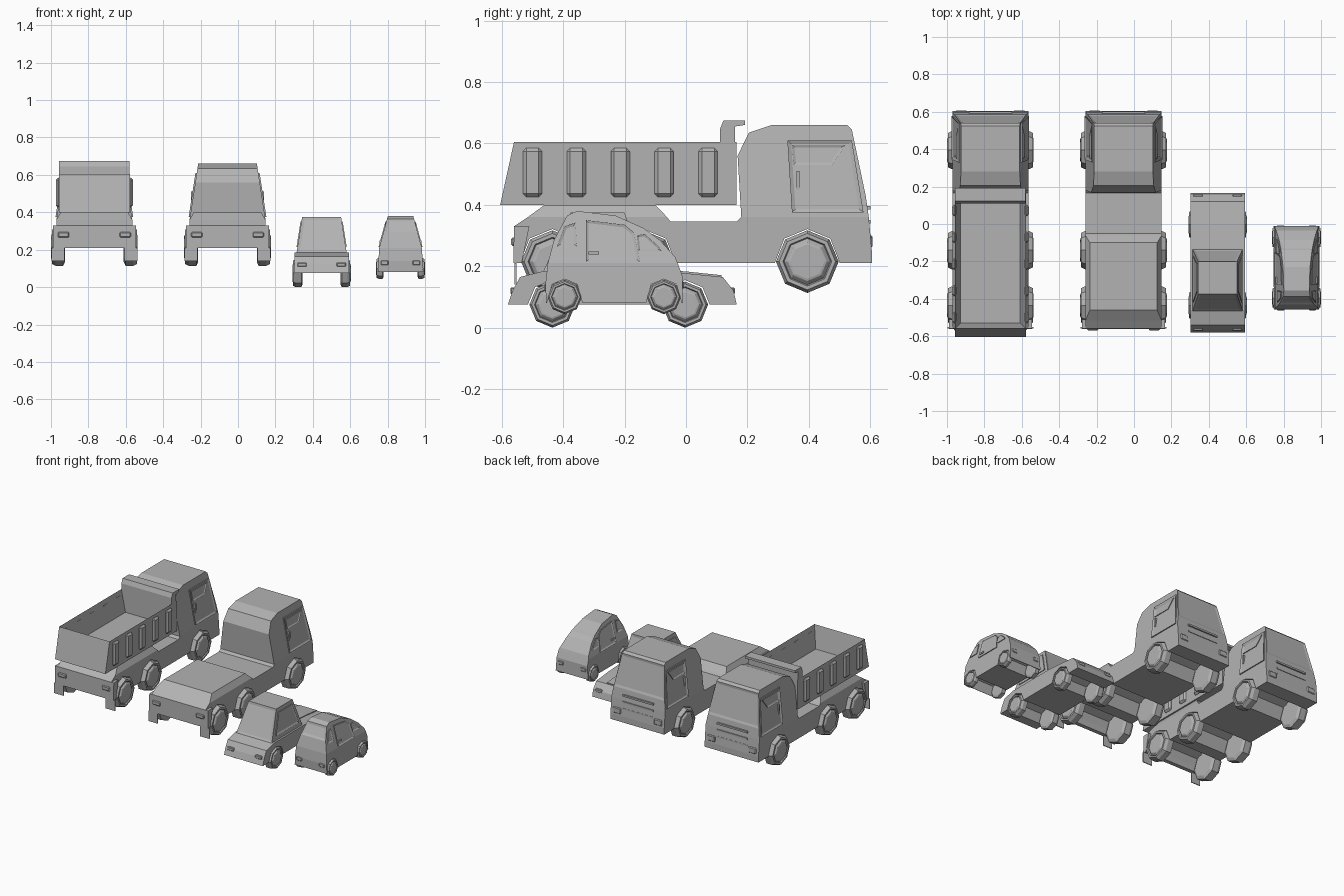
import bpy, bmesh
from math import sin, cos, pi
from mathutils import Matrix, Vector

if "Cube" in bpy.data.objects:
    bpy.data.objects.remove(bpy.data.objects["Cube"])

paint = bpy.data.materials.new("mid_grey")
paint.diffuse_color = (.45, .45, .45, 1)
paint.use_nodes = True
paint.node_tree.nodes["Principled BSDF"].inputs["Base Color"].default_value = paint.diffuse_color


def finish(name, bm):
    bmesh.ops.recalc_face_normals(bm, faces=bm.faces[:])
    me = bpy.data.meshes.new(name)
    bm.to_mesh(me)
    bm.free()
    me.materials.append(paint)
    ob = bpy.data.objects.new(name, me)
    bpy.context.collection.objects.link(ob)
    return ob


def lin(z0, h0, z1, h1):
    return lambda z: h0 + (h1 - h0) * (z - z0) / (z1 - z0)


def slab(name, cx, pts, hw, inset=(), grow=0.0, cavity=None, frame=None):
    """Side profile (y, z) spanned across x; half-width depends on height."""
    f = hw if callable(hw) else (lambda z: hw)
    bm = bmesh.new()
    a = [bm.verts.new((cx - f(z) - grow, y, z)) for y, z in pts]
    b = [bm.verts.new((cx + f(z) + grow, y, z)) for y, z in pts]
    n = len(pts)
    sides = [bm.faces.new(a), bm.faces.new(b[::-1])]
    quads = [bm.faces.new((a[i], b[i], b[(i + 1) % n], a[(i + 1) % n])) for i in range(n)]
    bmesh.ops.recalc_face_normals(bm, faces=bm.faces[:])

    def inset_face(face, thickness, depth):
        bmesh.ops.inset_individual(bm, faces=[face], thickness=thickness, depth=depth,
                                   use_even_offset=True)
    for i in inset:
        inset_face(quads[i], .015, -.004)
    if frame:
        for s in sides:
            inset_face(s, *frame)
    if cavity:
        i, wall, depth = cavity
        inset_face(quads[i], wall, 0)
        for v in quads[i].verts:
            v.co.z -= depth
    return finish(name, bm)


def box(name, c, s, bevel=0.0):
    bm = bmesh.new()
    bmesh.ops.create_cube(bm, size=1, matrix=Matrix.Translation(c) @ Matrix.Diagonal((*s, 1)))
    if bevel:
        bmesh.ops.bevel(bm, geom=bm.edges[:], offset=bevel, segments=1, affect='EDGES')
    return finish(name, bm)


def pair(name, cx, off, y, z, s, bevel=0.0):
    for side in (-1, 1):
        box(name, Vector((cx + side * off, y, z)), s, bevel)


def arches(wheel_ys, zc, r, bottom):
    """Underside points from back to front with half-octagon wheel arches."""
    out = []
    for y in wheel_ys:
        for k in range(5):
            t = pi - k * pi / 4
            out.append((y + r * cos(t), bottom if k in (0, 4) else zc + r * sin(t)))
    return out


def wheels(cx, outer, ys, zc, r, w):
    # eight-sided tyre with a stepped hub
    prof = [(-w, .8), (-w + .1 * r, 1), (-.25 * r, 1), (-.05 * r, .9),
            (-.05 * r, .78), (-.14 * r, .74), (-.02 * r, .62), (0, .55)]
    for y in ys:
        for side in (-1, 1):
            bm = bmesh.new()
            rings = [[bm.verts.new((cx + side * (outer + x), y + r * q * cos(k * pi / 4),
                                    zc + r * q * sin(k * pi / 4))) for k in range(8)]
                     for x, q in prof]
            for p, q in zip(rings, rings[1:]):
                for k in range(8):
                    j = (k + 1) % 8
                    bm.faces.new((p[k], p[j], q[j], q[k]))
            bm.faces.new(rings[0])
            bm.faces.new(rings[-1])
            finish("wheel", bm)


def truck(cx):
    ys = (-.435, -.14, .395)
    # chassis with wheel arches
    slab("truck_chassis", cx, [(-.555, .21)] + arches(ys, .215, .106, .21) +
         [(.605, .21), (.605, .25), (.595, .36), (.18, .36), (.165, .345), (-.05, .345),
          (-.062, .36), (-.515, .36), (-.56, .33)], .203)
    # raised rear deck
    slab("rear_deck", cx, [(-.515, .36), (-.46, .40), (-.10, .40), (-.062, .36)],
         lin(.36, .203, .40, .18))
    # cab
    taper = lin(.36, .203, .66, .157)
    slab("cab", cx, [(.18, .36), (.168, .56), (.205, .635), (.28, .66), (.525, .66),
                     (.54, .645), (.585, .43), (.595, .36)], taper, inset=(5,))
    slab("cab_door", cx, [(.345, .375), (.33, .61), (.54, .61), (.578, .375)], taper,
         grow=.007, frame=(.012, -.006))
    slab("door_window", cx, [(.35, .53), (.345, .595), (.52, .595), (.475, .53)], taper,
         grow=.006, frame=(.008, -.004))
    pair("door_handle", cx, .187, .365, .48, (.014, .01, .06))
    # rear bumper, flaps, lamps and front slats
    slab("rear_bumper", cx, [(-.562, .21), (-.535, .21), (-.51, .33), (-.56, .33)], .222)
    pair("mud_flap", cx, .195, -.555, .175, (.07, .006, .07))
    pair("tail_lamp", cx, .165, -.559, .28, (.06, .02, .028), .005)
    pair("head_lamp", cx, .155, .599, .28, (.06, .018, .04), .005)
    for z in (.30, .345, .39):
        box("front_slat", Vector((cx, .594, z)), (.23, .014, .012))
    wheels(cx, .232, ys, .215, .102, .075)


# two trucks, the first carrying a tipper body
truck(-.768)
truck(-.056)
D = -.768
slab("dump_box", D, [(-.605, .40), (.165, .40), (.165, .605), (-.56, .605)], .19,
     cavity=(2, .031, .15))
slab("headboard", D, [(.11, .45), (.16, .45), (.16, .655), (.192, .66), (.192, .675),
                      (.122, .675), (.11, .645)], .189)
for i in range(5):
    pair("box_rib", D, .194, -.5 + i * .143, .505, (.024, .062, .16), .011)

# low sedan
S = .447
ys = (-.435, -.003)
slab("sedan_body", S, [(-.58, .075)] + arches(ys, .075, .08, .075) +
     [(.165, .075), (.155, .12), (.12, .165), (0, .177), (-.13, .185), (-.46, .185),
      (-.54, .165), (-.565, .12)], .146)
slab("sedan_cabin", S, [(-.465, .183), (-.375, .375), (-.20, .375), (-.135, .183)],
     lin(.183, .134, .375, .104), inset=(0, 2))
slab("sedan_side_window", S, [(-.42, .215), (-.36, .35), (-.215, .35), (-.17, .215)],
     lin(.183, .134, .375, .104), grow=.005, frame=(.01, -.004))
slab("hood_panel", S, [(-.11, .17), (-.11, .19), (0, .183), (.115, .171), (.115, .155)], .068)
pair("sedan_tail_lamp", S, .105, -.557, .12, (.05, .03, .022), .004)
pair("sedan_head_lamp", S, .105, .144, .12, (.05, .03, .022), .004)
wheels(S, .156, ys, .075, .075, .055)

# small rounded car
C = .869
ys = (-.395, -.072)
slab("small_car_body", C, [(-.455, .08)] + arches(ys, .1, .058, .08) +
     [(-.01, .08), (-.012, .17), (-.027, .21), (-.45, .21), (-.458, .14)],
     lin(.08, .122, .21, .114))
taper = lin(.21, .114, .38, .068)
slab("small_car_cabin", C, [(-.45, .21), (-.43, .285), (-.387, .365), (-.355, .38), (-.23, .365),
                            (-.14, .325), (-.085, .285), (-.035, .23), (-.027, .21)],
     taper, inset=(1, 5))
slab("rear_side_window", C, [(-.42, .265), (-.395, .33), (-.36, .342), (-.355, .265)],
     taper, grow=.005, frame=(.008, -.004))
slab("car_door", C, [(-.325, .215), (-.325, .35), (-.20, .335), (-.17, .31), (-.15, .215)],
     taper, grow=.005, frame=(.008, -.004))
slab("front_side_window", C, [(-.155, .25), (-.16, .30), (-.135, .305), (-.09, .265), (-.08, .25)],
     taper, grow=.005, frame=(.006, -.004))
pair("car_door_handle", C, .107, -.30, .243, (.012, .035, .01))
pair("car_tail_lamp", C, .085, -.454, .13, (.04, .016, .025), .004)
pair("car_head_lamp", C, .085, -.013, .14, (.04, .012, .025), .004)
wheels(C, .131, ys, .1, .056, .04)
